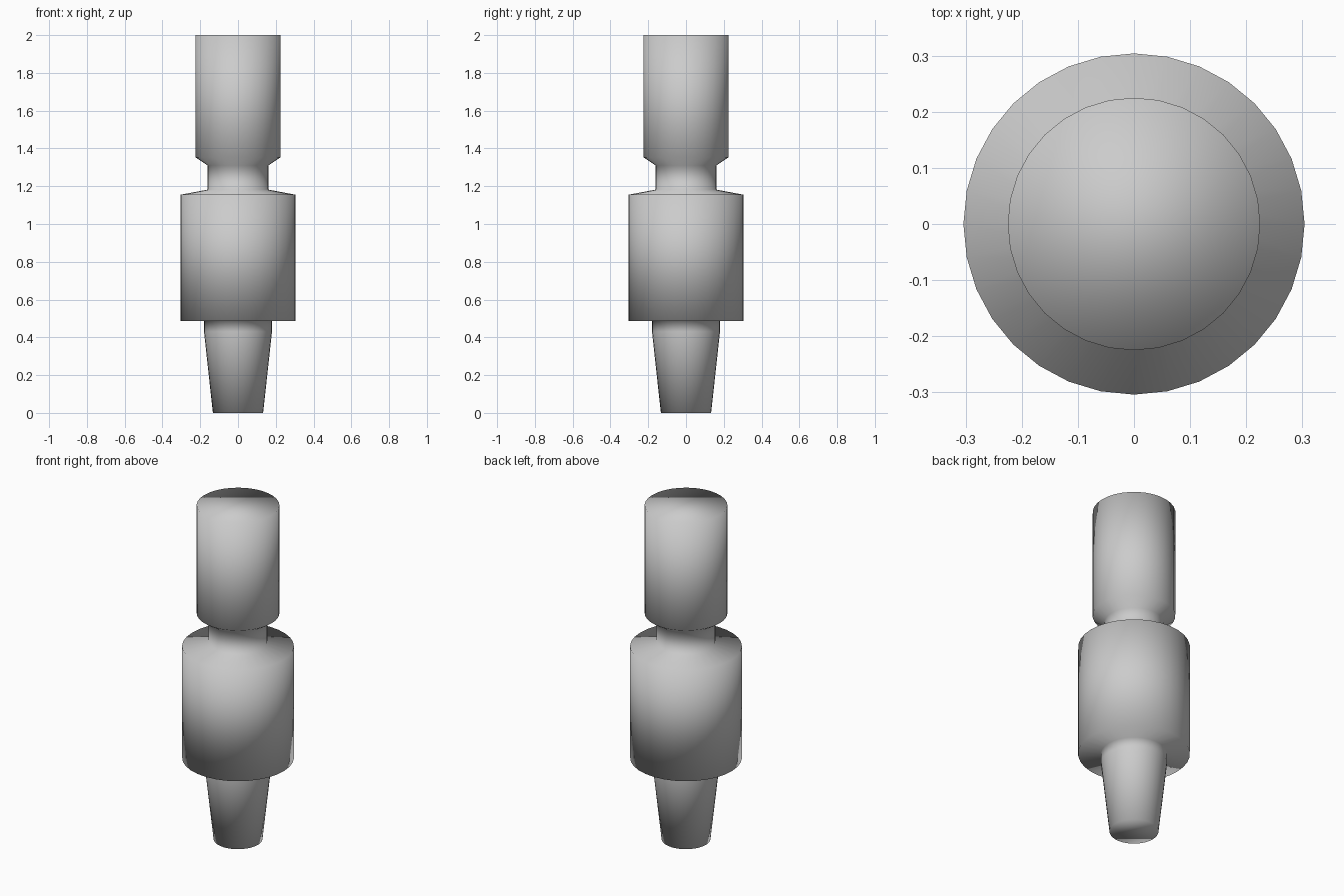
import bpy, bmesh
from math import sin, cos, tau

if "Cube" in bpy.data.objects:
    bpy.data.objects.remove(bpy.data.objects["Cube"])

SIDES = 32


def lathe(name, profile):
    """Revolve (radius, z) points around z and cap both ends."""
    bm = bmesh.new()
    rings = [[bm.verts.new((r * cos(tau * i / SIDES), r * sin(tau * i / SIDES), z))
              for i in range(SIDES)] for r, z in profile]
    for low, high in zip(rings, rings[1:]):
        for i in range(SIDES):
            j = (i + 1) % SIDES
            bm.faces.new((low[i], low[j], high[j], high[i]))
    bm.faces.new(rings[0][::-1])
    bm.faces.new(rings[-1])
    for face in bm.faces:
        face.smooth = True
    mesh = bpy.data.meshes.new(name)
    bm.to_mesh(mesh)
    bm.free()
    obj = bpy.data.objects.new(name, mesh)
    bpy.context.collection.objects.link(obj)
    return obj


# One continuous smooth turned body, from bottom to top
lathe("turned_peg", [
    (0.133, 0.0), (0.18, 0.43), (0.18, 0.487),      # tapered tip
    (0.304, 0.487), (0.304, 1.155),                 # wide collar
    (0.161, 1.182), (0.161, 1.31),                  # narrow neck
    (0.225, 1.353), (0.225, 2.0),                   # upper shaft
])
